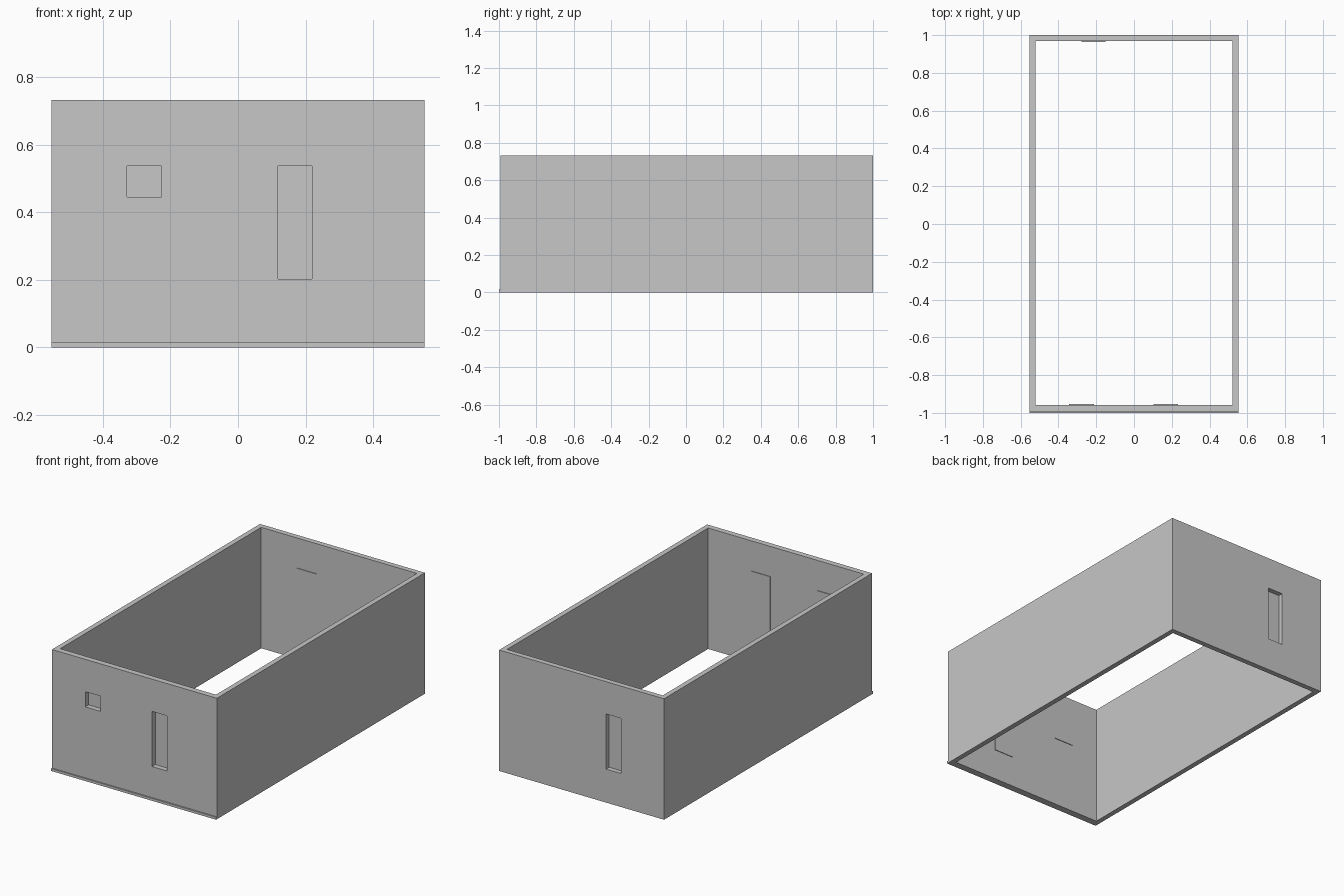
import bpy

cube = bpy.data.objects.get("Cube")
if cube:
    bpy.data.objects.remove(cube, do_unlink=True)

grey = bpy.data.materials.new("plain_grey")
grey.use_nodes = True
colour = (0.57, 0.57, 0.57, 1)
grey.diffuse_color = colour
grey.node_tree.nodes["Principled BSDF"].inputs["Base Color"].default_value = colour


def box(name, x, y, z):
    """Box spanning the given (low, high) ranges."""
    spans = (x, y, z)
    bpy.ops.mesh.primitive_cube_add(size=1, location=[(a + b) / 2 for a, b in spans])
    ob = bpy.context.object
    ob.name = ob.data.name = name
    ob.scale = [b - a for a, b in spans]
    bpy.ops.object.transform_apply(location=True, rotation=False, scale=True)
    ob.data.materials.append(grey)
    return ob


def cut(target, cutter):
    """Subtract the cutter and delete it."""
    mod = target.modifiers.new("cut", 'BOOLEAN')
    mod.operation = 'DIFFERENCE'
    mod.solver = 'EXACT'
    mod.object = cutter
    bpy.ops.object.select_all(action='DESELECT')
    bpy.context.view_layer.objects.active = target
    target.select_set(True)
    bpy.ops.object.modifier_apply(modifier=mod.name)
    bpy.data.objects.remove(cutter, do_unlink=True)


HALF_WIDTH, HEIGHT = 0.553, 0.733
INNER_X = 0.522
FRONT, FRONT_IN = -0.992, -0.957
BACK_IN, BACK = 0.968, 1.0
MARGIN = 0.014

# Open rectangular shell of walls
walls = box("walls", (-HALF_WIDTH, HALF_WIDTH), (FRONT, BACK), (0, HEIGHT))
cut(walls, box("room_cutter", (-INNER_X, INNER_X), (FRONT_IN, BACK_IN), (-1, 2)))

# Openings, each closed by a thin panel on the inner wall face
front_hole, front_panel = (-1.1, -0.94), (-0.96, -0.953)
back_hole, back_panel = (0.95, 1.1), (0.964, 0.971)
openings = (
    ("front_window", (-0.329, -0.227), (0.445, 0.537), front_hole, front_panel),
    ("front_door", (0.118, 0.219), (0.203, 0.537), front_hole, front_panel),
    ("back_door", (-0.265, -0.164), (0.203, 0.537), back_hole, back_panel),
)
for name, x, z, hole, panel in openings:
    cut(walls, box(name + "_cutter", x, hole, z))
    box(name + "_panel", (x[0] - MARGIN, x[1] + MARGIN), panel,
        (z[0] - MARGIN, z[1] + MARGIN))

# Low ledge along the foot of the front wall
box("front_ledge", (-HALF_WIDTH, HALF_WIDTH), (-1, FRONT), (0, 0.015))
